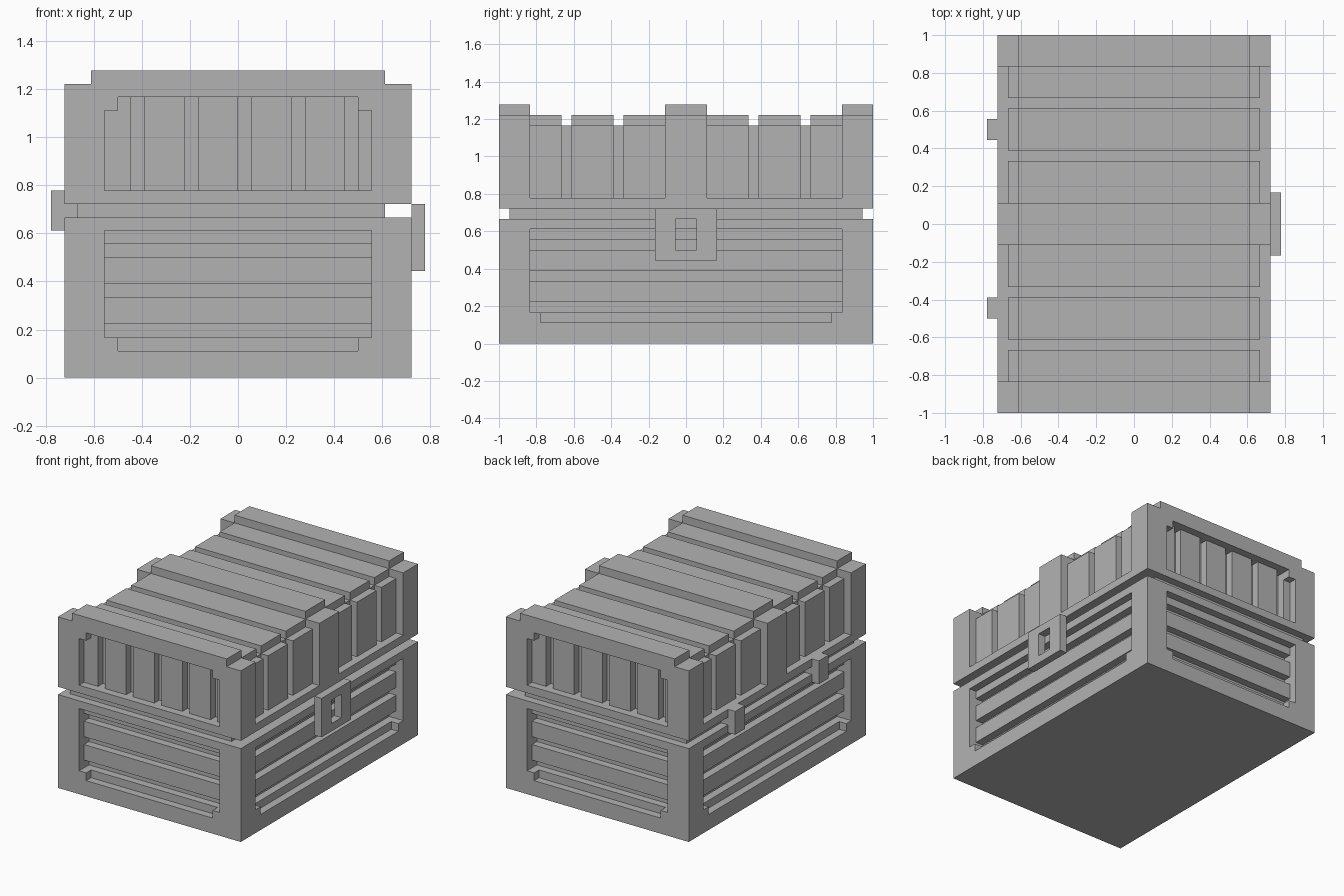
import bpy, bmesh
from mathutils import Vector

if "Cube" in bpy.data.objects:
    bpy.data.objects.remove(bpy.data.objects["Cube"], do_unlink=True)

U = 1 / 18  # the whole chest sits on this grid step

grey = bpy.data.materials.new("plain_grey")
grey.use_nodes = True
grey.diffuse_color = (0.45, 0.45, 0.45, 1)
grey.node_tree.nodes["Principled BSDF"].inputs["Base Color"].default_value = grey.diffuse_color


def prism(name, outline, axis, lo, hi):
    """Extrude an (across, z) outline along the x or y axis."""
    bm = bmesh.new()
    place = (lambda a, z: (lo, a, z)) if axis == "x" else (lambda a, z: (a, lo, z))
    face = bm.faces.new([bm.verts.new(Vector(place(a, z)) * U) for a, z in outline])
    step = Vector((1, 0, 0) if axis == "x" else (0, 1, 0)) * (hi - lo) * U
    ext = bmesh.ops.extrude_face_region(bm, geom=[face])
    bmesh.ops.translate(bm, vec=step, verts=[g for g in ext["geom"] if isinstance(g, bmesh.types.BMVert)])
    bmesh.ops.recalc_face_normals(bm, faces=bm.faces)
    mesh = bpy.data.meshes.new(name)
    bm.to_mesh(mesh)
    bm.free()
    mesh.materials.append(grey)
    ob = bpy.data.objects.new(name, mesh)
    bpy.context.collection.objects.link(ob)
    return ob


def box(name, x, y, z):
    return prism(name, [(x[0], z[0]), (x[1], z[0]), (x[1], z[1]), (x[0], z[1])], "y", *y)


def stepped(wide, narrow, z_wide, z_mid, z_narrow):
    """Symmetric outline: wide from z_wide to z_mid, narrow on to z_narrow."""
    half = [(wide, z_wide), (wide, z_mid), (narrow, z_mid), (narrow, z_narrow)]
    return half + [(-a, z) for a, z in reversed(half)]


def carve(target, cutter):
    cutter.hide_render = True
    mod = target.modifiers.new("opening", "BOOLEAN")
    mod.operation, mod.solver, mod.object = "DIFFERENCE", "EXACT", cutter
    bpy.context.view_layer.objects.active = target
    bpy.ops.object.modifier_apply(modifier=mod.name)
    bpy.data.objects.remove(cutter, do_unlink=True)


def span(side, near, far):
    return sorted((side * near, side * far))


# Base with a stepped panel opening on all four walls
base = box("base_frame", (-13, 13), (-18, 18), (0, 12))
for s in (-1, 1):
    carve(base, prism("cutter", stepped(10, 9, 11, 3, 2), "y", *span(s, 16, 19)))
    carve(base, prism("cutter", stepped(15, 14, 11, 3, 2), "x", *span(s, 11, 14)))

# Horizontal boards inside the base openings
for s in (-1, 1):
    for z0, z1 in ((2, 3), (4, 6), (7, 9), (10, 11)):
        inset = 1 if z0 == 2 else 0
        ex, ey = 10 - inset, 15 - inset
        box("base_end_board", (-ex, ex), span(s, 16, 17), (z0, z1))
        box("base_side_board", span(s, 11, 12), (-ey, ey), (z0, z1))

# Narrow core between base and lid
box("seam_core", (-12, 11), (-17, 17), (12, 13))

# Lid body and sill
box("lid_core", (-11, 11), (-16, 16), (13, 21))
box("lid_sill", (-13, 13), (-15, 15), (13, 14))
prism("lid_middle_rib", stepped(13, 11, 14, 22, 23), "y", -2, 2)

for s in (-1, 1):
    # End ribs with a stepped panel opening
    rib = prism("lid_end_rib", stepped(13, 11, 13, 22, 23), "y", *span(s, 15, 18))
    carve(rib, prism("cutter", stepped(10, 9, 14, 20, 21), "y", *span(s, 16, 19)))
    # Upright boards in the end panels, turned half round for the back
    for x0, x1 in ((-10, -8), (-7, -4), (-3, 0), (1, 4), (5, 8), (9, 10)):
        box("lid_end_board", span(-s, x0, x1), span(s, 16, 17), (14, 21))
    # Boards wrapping over the lid
    for y0, y1 in ((2, 6), (7, 11), (12, 15)):
        prism("lid_board", stepped(12, 11, 14, 21, 22), "y", *span(s, y0, y1))

# Latch plate with a window
latch = box("latch", (13, 14), (-3, 3), (8, 13))
carve(latch, box("cutter", (12, 15), (-1, 1), (9, 12)))

# Hinges
for y0 in (-9, 8):
    box("hinge", (-14, -12), (y0, y0 + 2), (11, 14))
